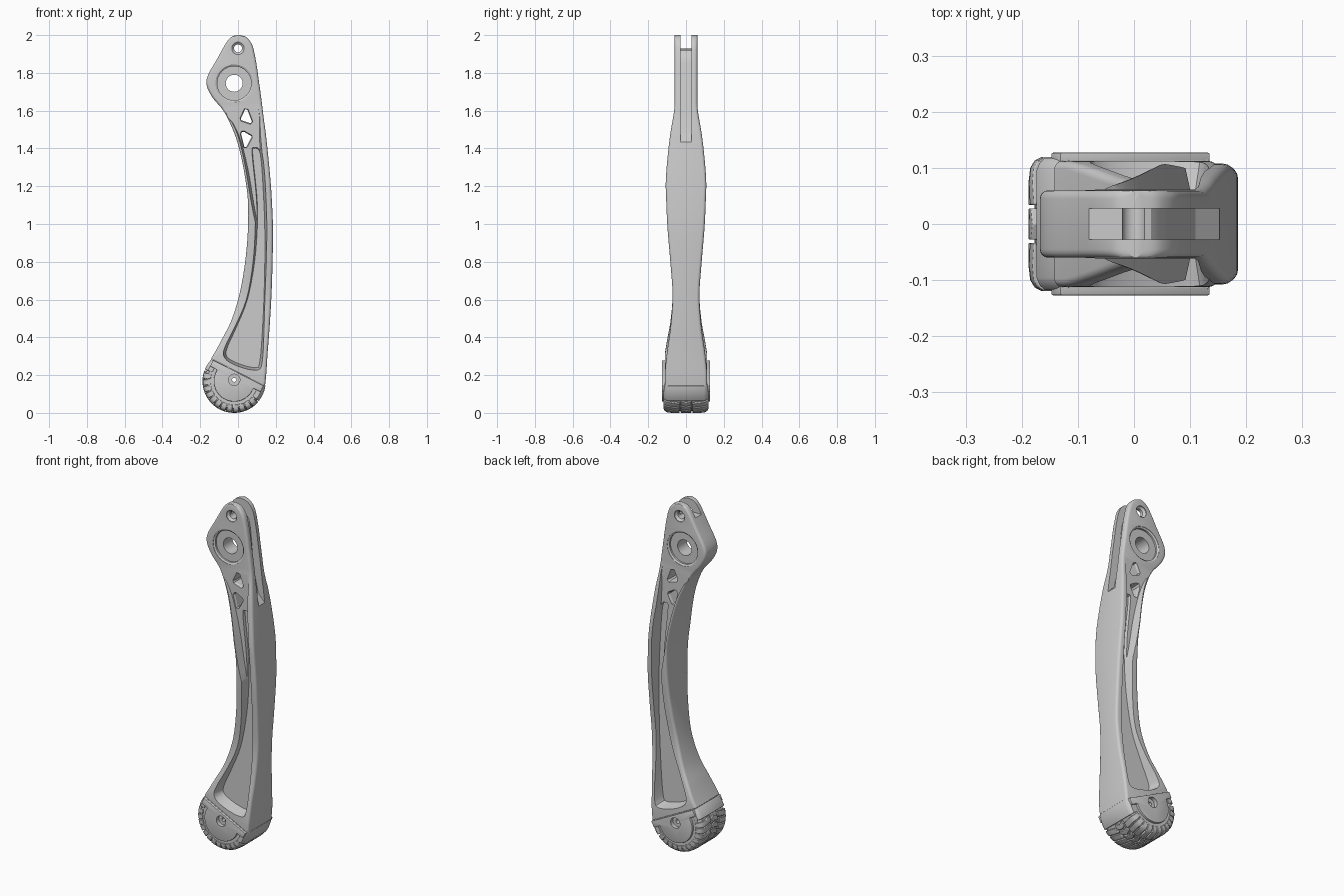
import bpy, bmesh
from math import sin, cos, radians, degrees, acos, pi
from mathutils import Vector

if "Cube" in bpy.data.objects:
    bpy.data.objects.remove(bpy.data.objects["Cube"])


def loft(name, rings, bevel=0):
    """Skin equal-length rings of 3D points and cap both ends."""
    bm = bmesh.new()
    vs = [[bm.verts.new(p) for p in r] for r in rings]
    n = len(vs[0])
    for a, b in zip(vs, vs[1:]):
        for i in range(n):
            j = (i + 1) % n
            bm.faces.new((a[i], a[j], b[j], b[i]))
    bm.faces.new(vs[0])
    bm.faces.new(vs[-1][::-1])
    bmesh.ops.recalc_face_normals(bm, faces=bm.faces)
    me = bpy.data.meshes.new(name)
    bm.to_mesh(me)
    bm.free()
    ob = bpy.data.objects.new(name, me)
    bpy.context.collection.objects.link(ob)
    if bevel:
        m = ob.modifiers.new("bevel", 'BEVEL')
        m.width, m.segments, m.angle_limit = bevel, 2, radians(40)
    return ob


def spline(pts, sub, closed=False):
    """Catmull-Rom through tuples of any size."""
    n, out = len(pts), []
    get = (lambda i: pts[i % n]) if closed else (lambda i: pts[max(0, min(n - 1, i))])
    for i in range(n if closed else n - 1):
        p = [get(i + k) for k in (-1, 0, 1, 2)]
        for s in range(sub):
            t = s / sub
            out.append(tuple(0.5 * (2 * b + (c - a) * t + (2 * a - 5 * b + 4 * c - d) * t * t
                                    + (3 * b - a - 3 * c + d) * t ** 3) for a, b, c, d in zip(*p)))
    return out if closed else out + [tuple(pts[-1])]


def grow(pts, d):
    """Offset a closed xz outline outward."""
    n = len(pts)
    area = sum(pts[i - 1][0] * pts[i][1] - pts[i][0] * pts[i - 1][1] for i in range(n))
    sg = 1 if area > 0 else -1
    out = []
    for i, p in enumerate(pts):
        t = (Vector(pts[(i + 1) % n]) - Vector(pts[i - 1])).normalized()
        out.append((p[0] + sg * d * t.y, p[1] - sg * d * t.x))
    return out


def prism(name, stations, bevel=0):
    """Stations of (y, xz outline)."""
    return loft(name, [[(x, y, z) for x, z in o] for y, o in stations], bevel)


def drill(x, z, half):
    """Symmetric stepped hole; half lists (y, radius) from outside to middle."""
    st = half + [(-y, r) for y, r in reversed(half)]
    return prism("cutter", [(y, [(x + r * cos(2 * pi * i / 48), z + r * sin(2 * pi * i / 48))
                                 for i in range(48)]) for y, r in st])


def cut(ob, cutter):
    cutter.hide_render = True
    m = ob.modifiers.new("cut", 'BOOLEAN')
    m.operation, m.solver, m.object = 'DIFFERENCE', 'EXACT', cutter
    bpy.context.view_layer.objects.active = ob
    for mod in list(ob.modifiers):
        bpy.ops.object.modifier_apply(modifier=mod.name)
    bpy.data.objects.remove(cutter)


# Leg body: left x,z / right x,z / half thickness, bottom to top
stations = [
    (-.142, .288, .143, .142, .112), (-.12, .325, .15, .21, .111), (-.085, .39, .157, .32, .1),
    (-.035, .49, .167, .45, .082), (.008, .63, .177, .62, .071), (.038, .8, .183, .8, .083),
    (.053, .98, .185, .98, .098), (.052, 1.13, .179, 1.13, .105), (.04, 1.23, .172, 1.23, .107),
    (.018, 1.35, .16, 1.36, .097), (-.012, 1.46, .147, 1.48, .083), (-.05, 1.55, .136, 1.56, .069),
    (-.085, 1.61, .129, 1.62, .061), (-.135, 1.67, .12, 1.69, .06), (-.165, 1.73, .11, 1.76, .06),
    (-.16, 1.785, .102, 1.82, .06), (-.11, 1.875, .09, 1.89, .06), (-.065, 1.955, .074, 1.95, .06),
    (-.035, 1.99, .045, 1.988, .06), (-.005, 2.0, .01, 2.0, .06)]
rings = []
for lx, lz, rx, rz, h in spline(stations, 5):
    L, R = Vector((lx, 0, lz)), Vector((rx, 0, rz))
    w = (R - L).length
    u, c, r = (R - L).normalized(), (L + R) / 2, min(.015, w * .45)
    ring = []
    for k, (sx, sy) in enumerate([(1, 1), (-1, 1), (-1, -1), (1, -1)]):
        for i in range(5):
            a = k * pi / 2 + i * pi / 8
            ring.append(c + u * (sx * (w / 2 - r) + r * cos(a)) + Vector((0, sy * (h - r) + r * sin(a), 0)))
    rings.append(ring)
body = loft("leg_body", rings)

# Side pockets: shallow web between the rims, then the long deep recess
web = spline([(-.09, 1.62), (-.03, 1.54), (.015, 1.44), (.055, 1.28), (.085, 1.1), (.11, .98),
              (.125, 1.0), (.127, 1.15), (.122, 1.3), (.113, 1.47), (.108, 1.62), (.05, 1.75)], 3, True)
pocket = spline([(-.06, .3), (-.055, .35), (-.01, .45), (.05, .6), (.088, .8), (.103, 1.0), (.1, 1.15),
                 (.078, 1.37), (.085, 1.4), (.118, 1.37), (.135, 1.15), (.142, .95), (.14, .7),
                 (.13, .45), (.115, .27), (.09, .24), (0, .262)], 4, True)
for s in (-1, 1):
    cut(body, prism("cutter", [(s * .0612, web), (s * .15, grow(web, .025))]))
    cut(body, prism("cutter", [(s * .045, pocket), (s * .14, grow(pocket, .02))]))

# Fork slot, pivot bores and triangular windows
slot = [(-.15, 1.93), (0, 1.927), (.03, 1.918), (.05, 1.895), (.06, 1.85), (.085, 1.6),
        (.11, 1.48), (.165, 1.42), (.3, 1.42), (.3, 2.1), (-.15, 2.1)]
cut(body, prism("cutter", [(-.028, slot), (.028, slot)]))
cut(body, drill(-.02, 1.745, [(-.2, .099), (-.058, .099), (-.052, .09), (-.042, .09), (-.042, .045)]))
cut(body, drill(0, 1.93, [(-.2, .033), (-.056, .033), (-.045, .021)]))
for tri in ([(.038, 1.608), (.05, 1.604), (.074, 1.54), (.066, 1.533), (.018, 1.549), (.015, 1.558)],
            [(.022, 1.488), (.032, 1.488), (.07, 1.466), (.071, 1.458), (.044, 1.408), (.034, 1.406),
             (.016, 1.478)]):
    cut(body, prism("cutter", [(-.2, grow(tri, .01)), (-.058, grow(tri, .005)), (-.05, tri),
                               (.05, tri), (.058, grow(tri, .005)), (.2, grow(tri, .01))]))

# Foot: centre, mounting chord tilted 27 degrees
CX, CZ, TILT, CHORD = -.02, .168, radians(27), .05


def polar(r, deg):
    return (CX + r * cos(radians(deg)), CZ + r * sin(radians(deg)))


def local(u, v):
    return (CX + u * cos(TILT) + v * sin(TILT), CZ - u * sin(TILT) + v * cos(TILT))


def foot_core(r):
    ha = degrees(acos(CHORD / r))
    a0, a1 = 63 + ha, 423 - ha
    return [polar(r, a0 + (a1 - a0) * i / 48) for i in range(49)]


core = prism("foot_core", [(s * y, foot_core(r)) for s, y, r in
                           [(-1, .114, .142), (-1, .095, .157), (1, .095, .157), (1, .114, .142)]])
bolt = [(-.2, .03), (-.105, .03), (-.105, .011)]
cut(core, drill(CX, .175, bolt))

# Raised side plates over the foot hub
plate = [local(-.108, .012), local(-.15, .012), local(-.15, .049), local(.15, .049), local(.15, .012),
         local(.108, .012)] + [local(.108 * cos(a), -.108 * sin(a)) for a in
                               [pi * i / 32 for i in range(33)]]
for s, side in ((-1, "front"), (1, "back")):
    p = prism("foot_plate_" + side, [(s * .1, plate), (s * .127, plate)], .003)
    cut(p, drill(CX, .175, bolt))


# Tread: sheared sectors with rounded shoulders
def sector(name, a0, a1, r0, st, bevel=.002):
    n = max(3, int((a1 - a0) / 4))
    rr = []
    for y, r, sh in st:
        angs = [a0 + sh + (a1 - a0) * i / n for i in range(n + 1)]
        rr.append((y, [polar(r, a) for a in angs] + [polar(r0, a) for a in reversed(angs)]))
    return prism(name, rr, bevel)


for i in range(12):
    a = 160 + 13 * i
    for s in (-1, 1):
        sector("tread_side", a, a + 10.8, .125,
               [(s * .034, .168, 0), (s * .075, .168, 3), (s * .1, .165, 4), (s * .113, .157, 4),
                (s * .119, .146, 4)])
    sector("tread_centre", a + 4, a + 14, .14, [(-.028, .168, 3), (0, .168, -1), (.028, .168, 3)])
shoulder = [(-.118, .15, 0), (-.11, .16, 0), (-.095, .167, 0)]
shoulder += [(-y, r, 0) for y, r, _ in reversed(shoulder)]
sector("toe_cap", 321, 352, .125, shoulder)
sector("heel_cap", 135.5, 158, .125, shoulder)

# Smooth shading with sharp edges kept
for ob in bpy.context.collection.objects:
    ob.select_set(True)
bpy.context.view_layer.objects.active = body
bpy.ops.object.shade_smooth_by_angle(angle=radians(30))
